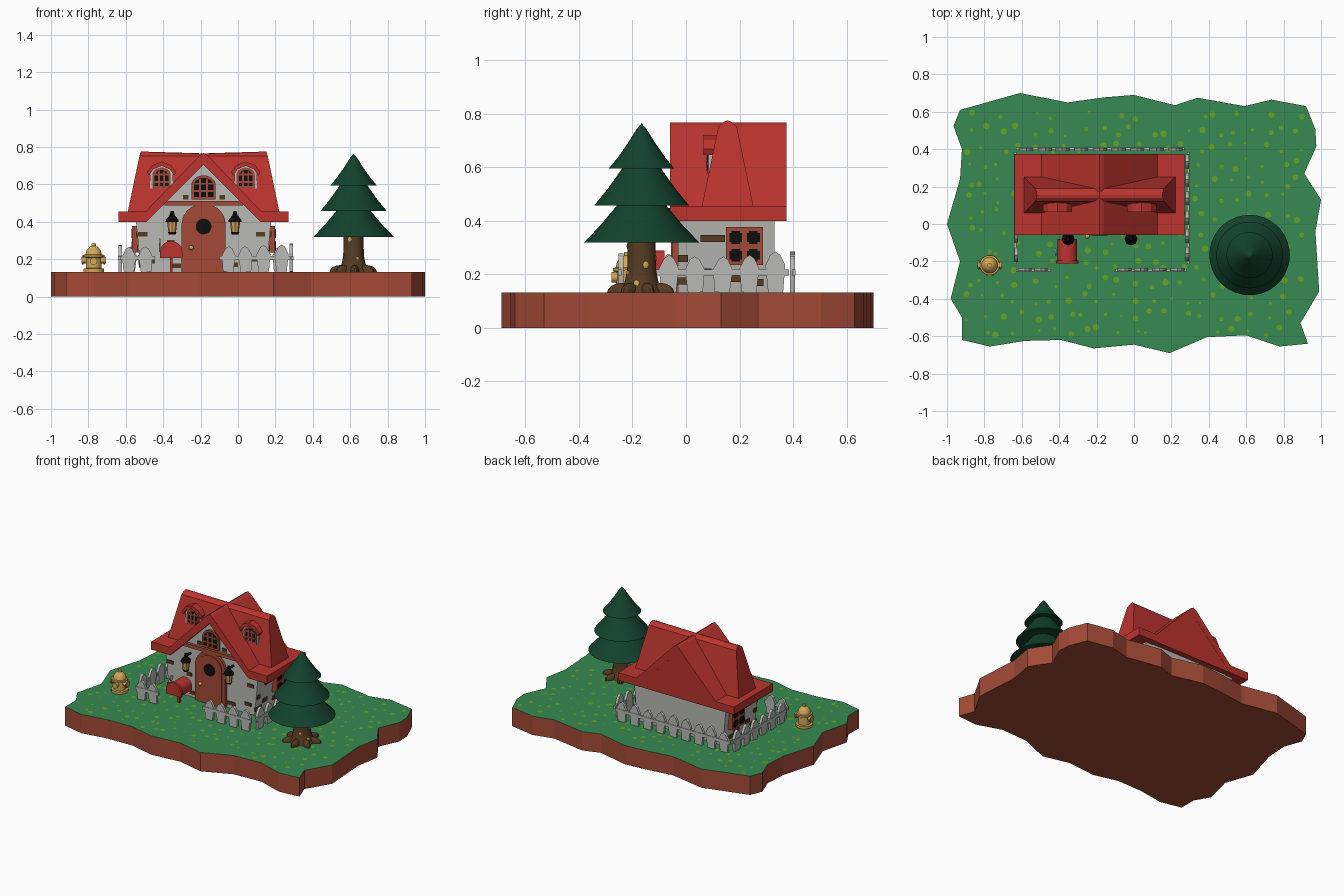
import bpy, bmesh, math, random
from mathutils import Vector, Matrix

if "Cube" in bpy.data.objects:
    bpy.data.objects.remove(bpy.data.objects["Cube"])

random.seed(4)
CX, G = -0.184, 0.133          # house centre x, grass height


def material(name, r, g, b):
    m = bpy.data.materials.new(name)
    m.diffuse_color = [(c / 255 / 12.92 if c < 11 else ((c / 255 + 0.055) / 1.055) ** 2.4) for c in (r, g, b)] + [1]
    m.use_nodes = True
    m.node_tree.nodes["Principled BSDF"].inputs["Base Color"].default_value = m.diffuse_color
    return m


RED = material("roof red", 188, 52, 46)
BRICK = material("brick brown", 163, 74, 54)
GRASS = material("grass green", 54, 138, 82)
SPOT = material("leaf yellow green", 100, 165, 35)
GREY = material("plaster grey", 184, 184, 180)
GOLD = material("gold", 214, 168, 88)
PINE = material("pine green", 18, 66, 45)
BARK = material("bark brown", 84, 59, 34)
BLACK = material("black", 14, 14, 14)


def finish(name, bm, mat, smooth=False):
    bmesh.ops.recalc_face_normals(bm, faces=bm.faces)
    me = bpy.data.meshes.new(name)
    bm.to_mesh(me)
    bm.free()
    me.materials.append(mat)
    ob = bpy.data.objects.new(name, me)
    bpy.context.collection.objects.link(ob)
    if smooth:
        bpy.ops.object.select_all(action='DESELECT')
        ob.select_set(True)
        bpy.context.view_layer.objects.active = ob
        bpy.ops.object.shade_smooth_by_angle(angle=math.radians(35))
    return ob


def prism(name, pts, axis, a, b, mat):
    """Extrude a 2D outline along an axis from a to b."""
    put = {'x': lambda p, t: (t, p[0], p[1]), 'y': lambda p, t: (p[0], t, p[1]), 'z': lambda p, t: (p[0], p[1], t)}[axis]
    bm = bmesh.new()
    lo = [bm.verts.new(put(p, a)) for p in pts]
    hi = [bm.verts.new(put(p, b)) for p in pts]
    bm.faces.new(lo)
    bm.faces.new(hi)
    n = len(pts)
    for i in range(n):
        bm.faces.new((lo[i], lo[(i + 1) % n], hi[(i + 1) % n], hi[i]))
    return finish(name, bm, mat)


def box(name, x0, x1, y0, y1, z0, z1, mat):
    return prism(name, [(x0, z0), (x1, z0), (x1, z1), (x0, z1)], 'y', y0, y1, mat)


def lathe(name, prof, loc, mat, seg=28):
    bm = bmesh.new()
    vs = [bm.verts.new((r, 0, z)) for r, z in prof]
    es = [bm.edges.new(p) for p in zip(vs, vs[1:])]
    bmesh.ops.spin(bm, geom=vs + es, axis=(0, 0, 1), cent=(0, 0, 0), steps=seg, angle=math.tau)
    bmesh.ops.remove_doubles(bm, verts=bm.verts, dist=1e-5)
    ob = finish(name, bm, mat, True)
    ob.location = loc
    return ob


def ball(name, loc, scale, mat, rot=0):
    bm = bmesh.new()
    bmesh.ops.create_uvsphere(bm, u_segments=14, v_segments=8, radius=1)
    bm.transform(Matrix.Translation(loc) @ Matrix.Rotation(rot, 4, 'Z') @ Matrix.Diagonal((*scale, 1)))
    return finish(name, bm, mat, True)


def rod(name, a, b, r, mat, seg=16):
    a, b = Vector(a), Vector(b)
    bm = bmesh.new()
    bmesh.ops.create_cone(bm, cap_ends=True, segments=seg, radius1=r, radius2=r, depth=(b - a).length)
    bm.transform(Matrix.Translation((a + b) / 2) @ (b - a).to_track_quat('Z', 'Y').to_matrix().to_4x4())
    return finish(name, bm, mat, True)


def arch(cx, w, z0, z1, rise):
    """Outline of a rectangle with a rounded top."""
    top = [(cx + w / 2 * math.cos(t), z1 - rise + rise * math.sin(t)) for t in (math.pi * i / 14 for i in range(15))]
    return [(cx - w / 2, z0), (cx + w / 2, z0)] + top


def arched_window(name, cx, w, z0, z1, y):
    prism(name + "_frame", arch(cx, w, z0, z1, w * .4), 'y', y, y + .03, BRICK)
    prism(name + "_panes", arch(cx, w - .025, z0 + .013, z1 - .013, w * .32), 'y', y - .002, y, BLACK)
    for k in (-1, 1):
        x, z = cx + k * w * .14, (z0 + z1) / 2 + k * .02
        box(name + "_upright_bar", x - .005, x + .005, y - .005, y, z0 + .01, z1 - .02, BRICK)
        box(name + "_cross_bar", cx - w * .42, cx + w * .42, y - .005, y, z - .005, z + .005, BRICK)


# island
rim = [(-.93, .61), (-.61, .70), (-.355, .65), (-.16, .677), (0, .69), (.22, .635), (.34, .675), (.59, .63),
       (.735, .665), (.92, .63), (.97, .505), (.975, .415), (.91, .27), (1, .13), (.97, -.04), (.99, -.36),
       (.89, -.53), (.93, -.64), (.78, -.655), (.6, -.595), (.39, -.605), (.19, -.69), (0, -.645), (-.215, -.665),
       (-.39, -.62), (-.585, -.625), (-.77, -.655), (-.92, -.62), (-.92, -.5), (-.98, -.4), (-.93, -.2), (-1, 0),
       (-.93, .24), (-.92, .4), (-.965, .525)]
prism("soil", rim, 'z', 0, G - .002, BRICK)
prism("grass", rim, 'z', G - .002, G, GRASS)

# flecks on the grass
bm = bmesh.new()
for i in range(21):
    for j in range(14):
        x, y = -.89 + i * .089 + random.uniform(-.03, .03), -.58 + j * .09 + random.uniform(-.03, .03)
        if abs(x) < .9 and abs(y) < .6:
            bmesh.ops.create_circle(bm, cap_ends=True, segments=8, radius=random.uniform(.007, .018),
                                    matrix=Matrix.Translation((x, y, G + .0015)))
flecks = finish("grass_flecks", bm, SPOT)

# house walls, slightly wider at the top
prism("walls", [(CX + x, z) for x, z in [(-.335, G), (.335, G), (.363, .42), (.29, .42), (0, .72), (-.29, .42),
      (-.363, .42)]], 'y', -.03, .33, GREY)

# main roof: steep gable with flared flat eaves, closed at the back
outer = [(-.455, .40), (-.455, .455), (-.31, .455), (-.02, .757), (0, .768), (.02, .757), (.31, .455), (.455, .455), (.455, .40)]
inner = [(.305, .40), (0, .705), (-.305, .40)]
prism("main_roof", [(CX + x, z) for x, z in outer + inner], 'y', -.06, .375, RED)
prism("back_gable", [(CX + x, z) for x, z in outer], 'y', .335, .374, RED)

# cross roof with leaning ends
bm = bmesh.new()
prof = [(.056, .44, .408), (.121, .752, .343), (.14, .77, .338), (.155, .776, .335), (.17, .77, .338),
        (.19, .752, .343), (.255, .44, .408)]
ends = [[bm.verts.new((CX + s * hx, y, z)) for y, z, hx in prof] for s in (-1, 1)]
mid = [bm.verts.new((CX, y, min(z, .766))) for y, z, hx in prof]
for e in ends:
    bm.faces.new(e)
    for i in range(len(prof)):
        k = (i + 1) % len(prof)
        bm.faces.new((e[i], e[k], mid[k], mid[i]))
finish("cross_roof", bm, RED)

# dormer windows
for s in (-1, 1):
    x = CX + s * .225
    prism("dormer_body", arch(x, .122, .545, .705, .05), 'y', .085, .15, GREY)
    arched_window("dormer_window", x, .098, .578, .69, .08)
    top = [(-.078, .668), (-.05, .703), (0, .722), (.05, .703), (.078, .668)]
    prism("dormer_hood", [(x + a, z) for a, z in top] + [(x + a * .88, z - .022) for a, z in reversed(top)],
          'y', .065, .145, RED)

# gable window, beam and door
arched_window("gable_window", CX, .13, .52, .648, -.045)
box("gable_beam", CX - .21, CX + .21, -.05, -.02, .487, .512, BRICK)
prism("door_frame", arch(CX, .235, G, .497, .11), 'y', -.05, -.02, BRICK)
prism("door", arch(CX, .19, G, .475, .09), 'y', -.056, -.04, BRICK)
rod("door_window", (CX, -.062, .375), (CX, -.05, .375), .042, BLACK, 24)
ball("door_knob", (-.25, -.066, .262), (.013, .013, .013), GOLD)

# side windows with four panes
for s in (-1, 1):
    w = CX + s * .358
    box("side_window_frame", w - .025, w + .025, .15, .288, .235, .378, BRICK)
    for y in (.186, .252):
        for z in (.272, .338):
            for a, b in ((.024, .016), (.016, .024)):
                box("side_window_pane", w - .028, w + .028, y - a, y + a, z - b, z + b, BLACK)

# lanterns by the door
for s in (-1, 1):
    x = CX + s * .168
    rod("lantern_bracket", (x, -.03, .44), (x, -.085, .44), .008, BLACK)
    lathe("lantern_glass", [(0, .342), (.02, .342), (.028, .405), (0, .405)], (x, -.08, 0), GOLD, 8)
    lathe("lantern_cap", [(0, .40), (.035, .40), (.033, .412), (.014, .435), (.008, .458), (0, .458)], (x, -.08, 0), BLACK, 8)
    lathe("lantern_foot", [(0, .333), (.018, .333), (.023, .345), (0, .347)], (x, -.08, 0), BLACK, 8)

# bare stones in the plaster
for x, z, w in [(-.51, .335, .05), (-.475, .19, .06), (-.33, .165, .05), (-.03, .17, .06), (.12, .335, .05), (.10, .2, .05),
                (-.28, .532, .03), (-.085, .532, .03), (-.36, .29, .04)]:
    box("front_stone", x - w / 2, x + w / 2, -.036, -.02, z - .012, z + .012, BARK)
for s in (-1, 1):
    for y, z, w in [(.10, .335, .09), (0, .175, .07), (.07, .21, .05), (.19, .185, .06), (.26, .17, .06), (-.01, .26, .035)]:
        w2 = CX + s * (.336 + (z - G) * .1)
        box("side_stone", w2 - .006, w2 + .006, y - w / 2, y + w / 2, z - .013, z + .013, BARK)


# picket fence
def fence(start, end, n):
    a, b = Vector((*start, 0)), Vector((*end, 0))
    d = (b - a).normalized()
    ang = math.atan2(d.y, d.x)
    L = (b - a).length
    rail = box("fence_rail", 0, L, -.012, .002, .196, .218, GREY)
    rail.matrix_world = Matrix.Translation(a) @ Matrix.Rotation(ang, 4, 'Z')
    for i in range(n):
        h = random.uniform(.265, .288)
        p = prism("fence_picket", [(-.028, G), (.028, G), (.037, h - .05), (.018, h - .012), (0, h), (-.018, h - .012),
                                   (-.037, h - .05)], 'y', -.009, .009, GREY)
        p.matrix_world = (Matrix.Translation(a + d * (L * (i + .5) / n)) @ Matrix.Rotation(ang, 4, 'Z')
                          @ Matrix.Translation((0, 0, G)) @ Matrix.Rotation(random.uniform(-.05, .05), 4, 'Y')
                          @ Matrix.Translation((0, 0, -G)))


fence((-.63, -.243), (-.445, -.243), 2)
fence((-.10, -.243), (.28, -.243), 4)
fence((.285, -.215), (.285, .385), 6)
fence((.27, .398), (-.63, .398), 9)
fence((-.63, .385), (-.63, -.215), 6)

# mailbox
prism("mailbox", arch(-.357, .105, .212, .29, .05), 'y', -.205, -.08, RED)
prism("mailbox_lid", arch(-.357, .118, .208, .297, .055), 'y', -.212, -.195, RED)
box("mailbox_post", -.364, -.35, -.155, -.14, G, .22, RED)
rod("mailbox_flag_stem", (-.418, -.15, .24), (-.418, -.15, .295), .004, GREY, 8)
rod("mailbox_flag", (-.422, -.15, .293), (-.414, -.15, .293), .018, GREY, 12)

# hydrant
H = (-.772, -.22, 0)
lathe("hydrant_body", [(0, G), (.055, G), (.055, .15), (.041, .152), (.041, .208), (.053, .212), (.053, .224), (.043, .226),
                       (.038, .247), (.022, .266), (.012, .27), (.012, .284), (0, .284)], H, GOLD, 24)
rod("hydrant_side_outlets", (H[0] - .066, H[1], .195), (H[0] + .066, H[1], .195), .017, GOLD)
rod("hydrant_front_outlet", (H[0], H[1], .19), (H[0], H[1] - .058, .19), .02, GOLD)
for s in (-1, 1):
    rod("hydrant_outlet_cap", (H[0] + s * .054, H[1], .195), (H[0] + s * .062, H[1], .195), .024, GOLD)

# pine tree
T = (.618, -.166, 0)
lathe("trunk", [(0, G), (.085, G), (.066, .165), (.055, .22), (.052, .37), (0, .37)], T, BARK, 14)
for i in range(7):
    a = i * math.tau / 7 + .3
    ball("root", (T[0] + .07 * math.cos(a), T[1] + .07 * math.sin(a), G), (.06, .024, .036), BARK, a)
for r, z, zt in [(.215, .32, .57), (.178, .457, .70), (.123, .595, .765)]:
    h = zt - z
    lathe("foliage_tier", [(0, z + .02), (r, z), (r * .72, z + h * .25), (r * .42, z + h * .56), (r * .16, z + h * .86), (0, zt)],
          T, PINE, 36)
for a, z in [(-1.95, .305), (-1.2, .2), (.3, .235), (-.3, .165), (1.9, .26), (3.2, .22)]:
    r = .054 + max(0, .2 - z) * .3
    ball("bark_mark", (T[0] + r * math.cos(a), T[1] + r * math.sin(a), z), (.004, .011, .014), GOLD, a)
